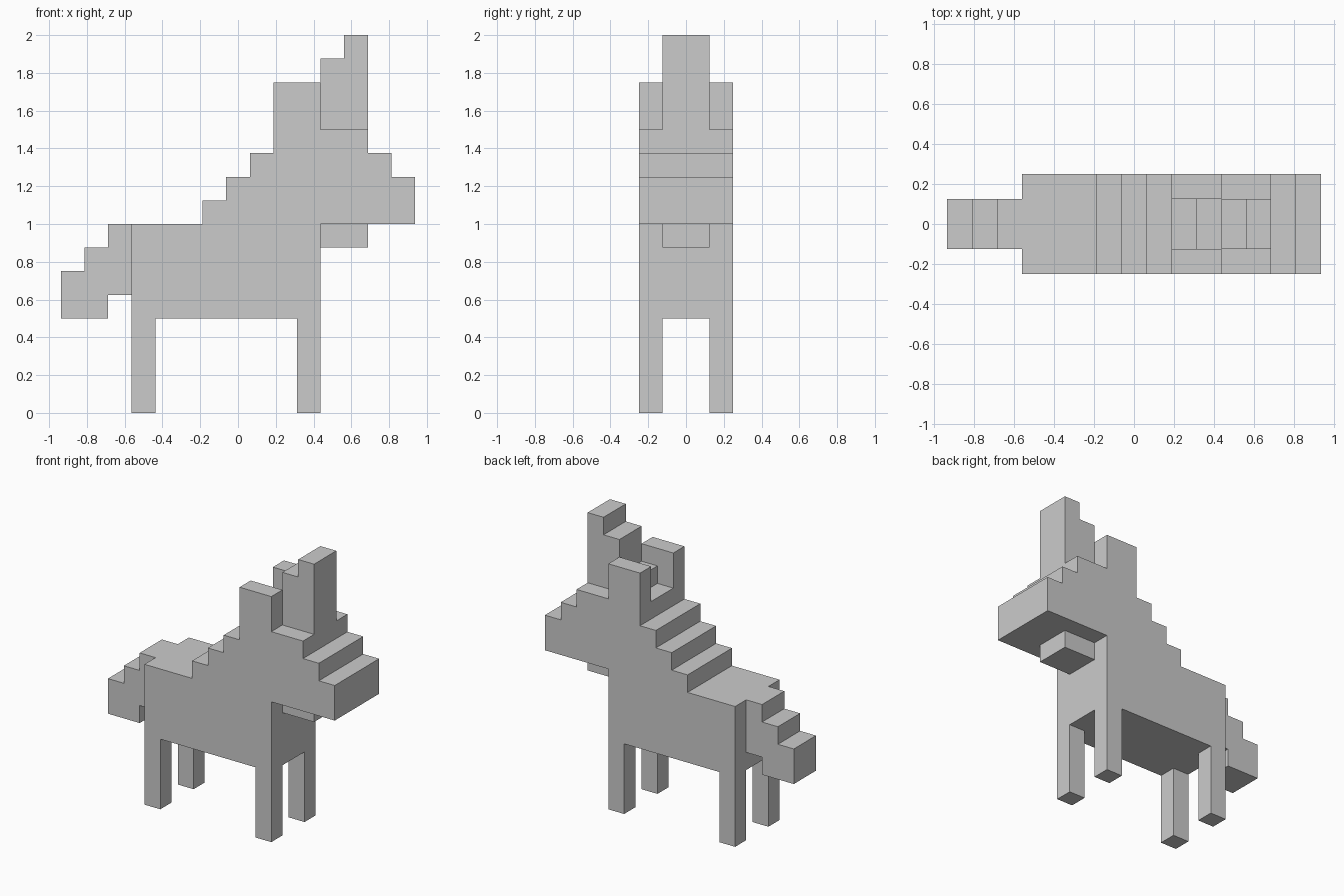
import bpy
import bmesh

if "Cube" in bpy.data.objects:
    bpy.data.objects.remove(bpy.data.objects["Cube"])

U = 0.125  # one block


def slab(name, profile, y0, y1):
    """Extrude a side profile (in blocks, x counted from the tail tip) from y0 to y1."""
    bm = bmesh.new()
    face = bm.faces.new([bm.verts.new(((x - 7.5) * U, y0 * U, z * U)) for x, z in profile])
    ext = bmesh.ops.extrude_face_region(bm, geom=[face])
    verts = [v for v in ext["geom"] if isinstance(v, bmesh.types.BMVert)]
    bmesh.ops.translate(bm, verts=verts, vec=(0, (y1 - y0) * U, 0))
    bmesh.ops.recalc_face_normals(bm, faces=bm.faces)
    mesh = bpy.data.meshes.new(name)
    bm.to_mesh(mesh)
    bm.free()
    obj = bpy.data.objects.new(name, mesh)
    bpy.context.collection.objects.link(obj)
    return obj


def rect(x0, x1, z0, z1):
    return [(x0, z0), (x1, z0), (x1, z1), (x0, z1)]


# Body with stepped neck, head and muzzle
slab("body_and_head", [
    (3, 4), (11, 4), (11, 8), (15, 8), (15, 10), (14, 10), (14, 11), (13, 11), (13, 12),
    (9, 12), (9, 11), (8, 11), (8, 10), (7, 10), (7, 9), (6, 9), (6, 8), (3, 8)], -2, 2)

# Drooping stepped tail
slab("tail", [(0, 4), (2, 4), (2, 5), (3, 5), (3, 8), (2, 8), (2, 7), (1, 7), (1, 6), (0, 6)], -1, 1)

# Stepped crest rising between the ears
slab("crest", [(10, 12), (13, 12), (13, 16), (12, 16), (12, 15), (11, 15), (11, 13), (10, 13)], -1, 1)

# Chin tuft
slab("chin", rect(11, 13, 7, 8), -1, 1)

# Paired ears and legs
for side, y in (("right", -2), ("left", 1)):
    slab(f"ear_{side}", rect(9, 11, 12, 14), y, y + 1)
    slab(f"back_leg_{side}", rect(3, 4, 0, 4), y, y + 1)
    slab(f"front_leg_{side}", rect(10, 11, 0, 4), y, y + 1)
